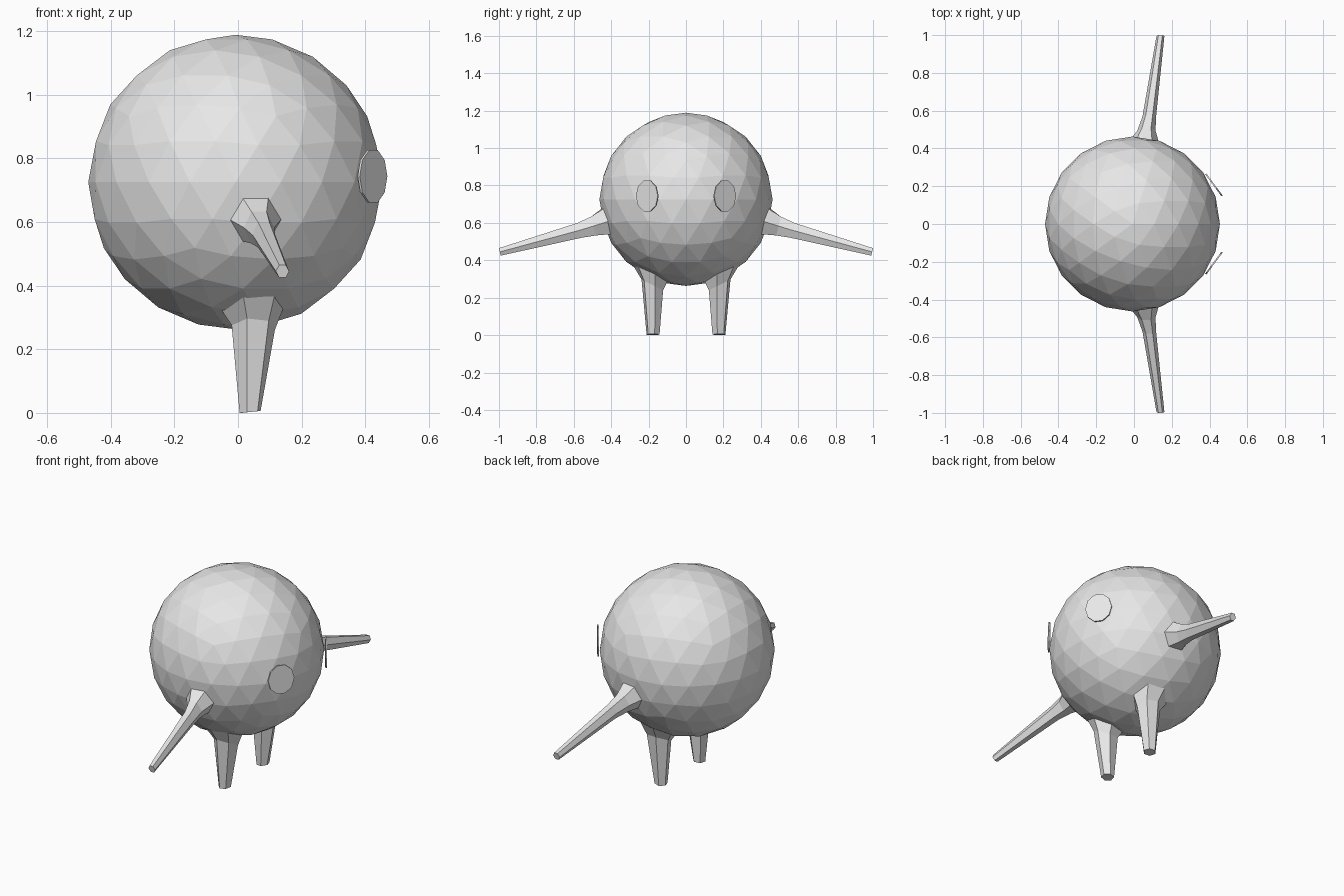
import bpy, bmesh, math
from mathutils import Vector, Matrix

if "Cube" in bpy.data.objects:
    bpy.data.objects.remove(bpy.data.objects["Cube"])

R = 0.463
CENTRE = Vector((-0.008, 0, 0.726))

grey = bpy.data.materials.new("light grey")
grey.diffuse_color = (0.8, 0.8, 0.8, 1)
grey.use_nodes = True
grey.node_tree.nodes["Principled BSDF"].inputs["Base Color"].default_value = grey.diffuse_color


def finish(name, bm):
    bmesh.ops.recalc_face_normals(bm, faces=bm.faces)
    mesh = bpy.data.meshes.new(name)
    bm.to_mesh(mesh)
    bm.free()
    mesh.materials.append(grey)
    bpy.context.collection.objects.link(bpy.data.objects.new(name, mesh))


def loft(name, rings):
    """Skin a capped tube through rings of points."""
    bm = bmesh.new()
    loops = [[bm.verts.new(p) for p in ring] for ring in rings]
    n = len(loops[0])
    for a, b in zip(loops, loops[1:]):
        for i in range(n):
            j = (i + 1) % n
            bm.faces.new((a[i], a[j], b[j], b[i]))
    bm.faces.new(loops[0])
    bm.faces.new(loops[-1])
    finish(name, bm)


def hexagon(u, v, ru, rv, phase=0):
    angles = [math.radians(phase + 60 * i) for i in range(6)]
    return [(u + ru * math.cos(a), v + rv * math.sin(a)) for a in angles]


def depth(a, b):
    """Half thickness of the body at offsets a, b from its centre."""
    return 0.98 * math.sqrt(R * R - a * a - b * b)


# Round faceted body
bm = bmesh.new()
bmesh.ops.create_icosphere(bm, subdivisions=3, radius=R,
                           matrix=Matrix.Translation(CENTRE))
finish("body", bm)

for side, label in ((-1, "near"), (1, "far")):
    # Arm: flared root on the body, tapering out and down
    rings = [[(x, side * depth(x - CENTRE.x, z - CENTRE.z), z)
              for x, z in hexagon(0.055, 0.608, 0.081, 0.079)]]
    for y, x, z, rx, rz in ((0.495, 0.066, 0.583, 0.048, 0.058),
                            (0.57, 0.081, 0.56, 0.036, 0.046),
                            (0.995, 0.140, 0.445, 0.021, 0.023)):
        # section leans slightly so the top edge reaches further out
        rings.append([(px, side * (y + 0.25 * (pz - z)), pz)
                      for px, pz in hexagon(x, z, rx, rz)])
    loft(label + "_arm", rings)

    # Leg: flared root under the body, tapering to a small foot
    root = hexagon(0.045, -0.188, 0.10, 0.093, 14)
    rings = [[(x, -side * y, CENTRE.z - depth(x - CENTRE.x, y)) for x, y in root]]
    rings.append([(x, -side * y, 0.268 + 0.5 * (-y - 0.18))
                  for x, y in hexagon(0.048, -0.18, 0.070, 0.060, 14)])
    rings.append([(x, -side * y, 0.1 * max(0, x - 0.01))
                  for x, y in hexagon(0.038, -0.176, 0.034, 0.036, 14)])
    loft(label + "_leg", rings)

    # Eye: thin oval disc floating just off the body
    normal = Vector((0.804, side * 0.595, 0))
    across = Vector((-normal.y, normal.x, 0))
    middle = Vector((0.423, side * 0.207, 0.744))
    rings = []
    for offset in (-0.004, 0.004):
        rings.append([middle + normal * offset
                      + across * 0.073 * math.cos(math.tau * i / 10)
                      + Vector((0, 0, 0.0865 * math.sin(math.tau * i / 10)))
                      for i in range(10)])
    loft(label + "_eye", rings)
